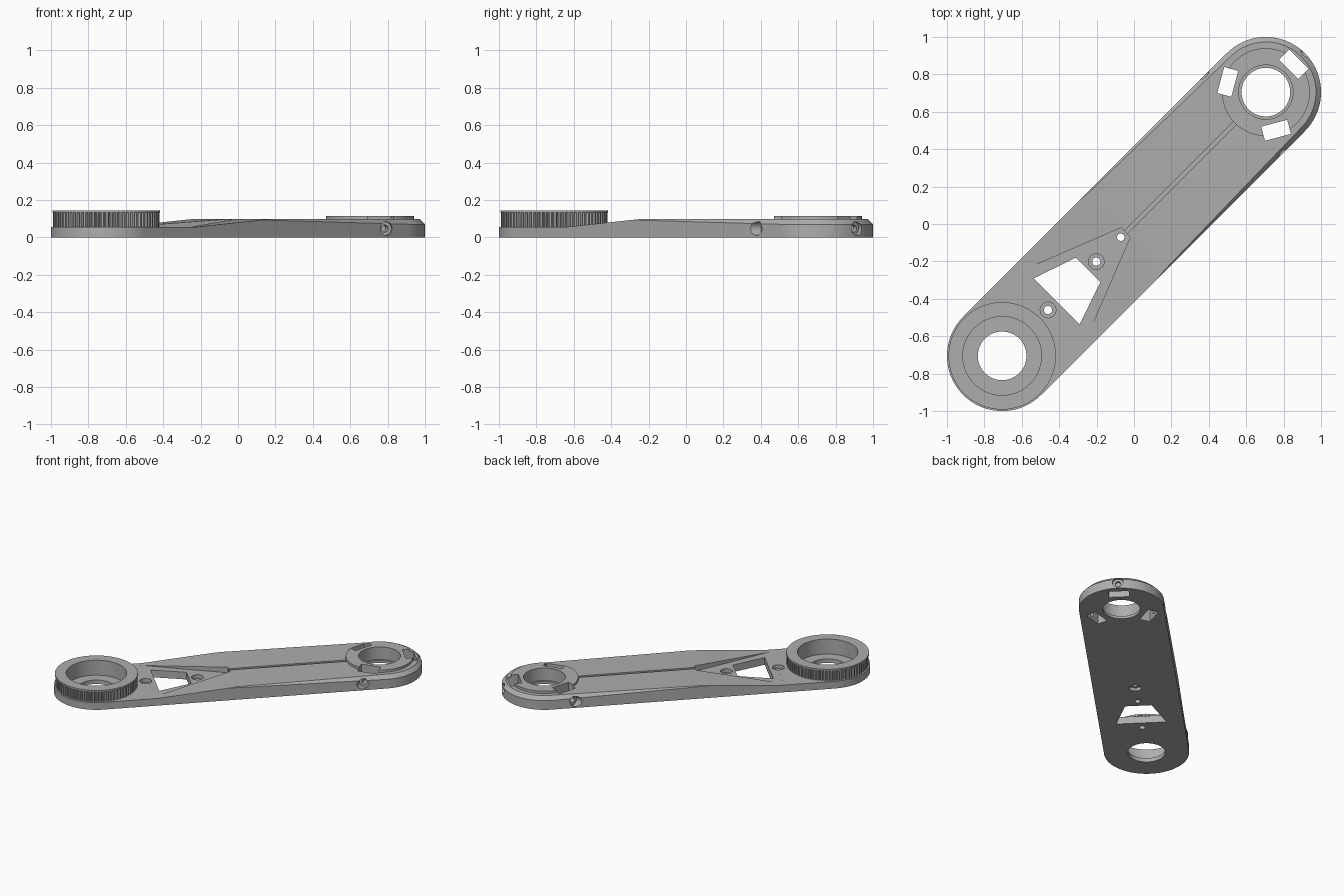
import bpy, bmesh, math
from mathutils import Vector, Matrix

if "Cube" in bpy.data.objects:
    bpy.data.objects.remove(bpy.data.objects["Cube"])

ROT = Matrix.Rotation(math.radians(45), 4, 'Z')   # arm lies on the diagonal
END = 0.997                                       # pivot distance from the middle
R = 0.295                                         # half width of the arm
TOP, LOW = 0.097, 0.055

grey = bpy.data.materials.new("plain_grey")
grey.diffuse_color = (0.42, 0.42, 0.42, 1)
grey.use_nodes = True
grey.node_tree.nodes["Principled BSDF"].inputs["Base Color"].default_value = grey.diffuse_color


def finish(name, bm):
    bmesh.ops.remove_doubles(bm, verts=bm.verts, dist=1e-6)
    bmesh.ops.recalc_face_normals(bm, faces=bm.faces)
    bm.transform(ROT)
    me = bpy.data.meshes.new(name)
    bm.to_mesh(me)
    bm.free()
    me.materials.append(grey)
    ob = bpy.data.objects.new(name, me)
    bpy.context.collection.objects.link(ob)
    return ob


def skin(name, rings):
    """Closed solid through a stack of equal point rings."""
    bm = bmesh.new()
    vs = [[bm.verts.new(p) for p in r] for r in rings]
    n = len(rings[0])
    for a, b in zip(vs, vs[1:]):
        for i in range(n):
            bm.faces.new((a[i], a[(i + 1) % n], b[(i + 1) % n], b[i]))
    bm.faces.new(vs[0])
    bm.faces.new(vs[-1])
    return finish(name, bm)


def prism(name, pts, z0, z1):
    return skin(name, [[(x, y, z) for x, y in pts] for z in (z0, z1)])


def circle(u, r, n=64, v=0.0):
    return [(u + r * math.cos(2 * math.pi * i / n), v + r * math.sin(2 * math.pi * i / n)) for i in range(n)]


def tube(name, u, outer, inner, z0, z1):
    """Ring with a list of outer radii and a round bore."""
    n = len(outer)
    bm = bmesh.new()
    loops = []
    for rad, z in ((outer, z0), (outer, z1), ([inner] * n, z1), ([inner] * n, z0)):
        loops.append([bm.verts.new((u + rad[i] * math.cos(2 * math.pi * i / n),
                                    rad[i] * math.sin(2 * math.pi * i / n), z)) for i in range(n)])
    for k in range(4):
        a, b = loops[k], loops[(k + 1) % 4]
        for i in range(n):
            bm.faces.new((a[i], a[(i + 1) % n], b[(i + 1) % n], b[i]))
    return finish(name, bm)


def cut(ob, cutter, keep=False):
    cutter.hide_render = True
    m = ob.modifiers.new("cut", 'BOOLEAN')
    m.operation, m.solver, m.object = 'DIFFERENCE', 'EXACT', cutter
    bpy.context.view_layer.objects.active = ob
    bpy.ops.object.modifier_apply(modifier=m.name)
    if not keep:
        bpy.data.objects.remove(cutter)


# Arm body: rounded bar whose top chamfer grows towards the far end
N = 40
outline = [(END, 0, -math.pi / 2 + math.pi * i / N) for i in range(N + 1)]
outline += [(-0.283, R, None)]
outline += [(-END, 0, math.pi / 2 + math.pi * i / N) for i in range(N + 1)]
outline += [(-0.283, -R, None)]


def body_ring(level):
    pts = []
    for u, v, a in outline:
        g = 0.027 if u > 0 else 0.0005
        r = R - g if level == 2 else R
        z = (0, TOP - g, TOP)[level]
        if a is None:
            pts.append((u, math.copysign(r, v), z))
        else:
            pts.append((u + r * math.cos(a), r * math.sin(a), z))
    return pts


body = skin("arm_body", [body_ring(k) for k in range(3)])

# Low gear end with a long ramp up to the full height
ramp = [(-1.5, LOW), (-0.62, LOW), (-0.05, TOP + 0.001), (-0.05, 0.2), (-1.5, 0.2)]
cut(body, skin("ramp_cutter", [[(u, v, z) for u, z in ramp] for v in (-0.5, 0.5)]))
# V-shaped valley between the two ramps
cut(body, prism("valley_cutter", [(-0.064, 0.035), (-0.064, -0.035), (-0.64, -0.262), (-0.64, 0.262)],
                LOW - 0.0005, 0.2))
# Trapezoid window
cut(body, prism("window_cutter", [(-0.346, 0.092), (-0.346, -0.092), (-0.585, -0.174), (-0.585, 0.174)], -0.1, 0.2))
# Wire groove along the middle
cut(body, prism("groove_cutter", [(-0.07, -0.011), (0.80, -0.011), (0.80, 0.011), (-0.07, 0.011)], 0.075, 0.2))
# Screw holes with counterbores
for u in (-0.285, -0.65):
    cut(body, prism("hole_cutter", circle(u, 0.022, 24), -0.1, 0.2))
    cut(body, prism("counterbore_cutter", circle(u, 0.042, 32), 0.025, 0.2))
cut(body, prism("small_hole_cutter", circle(-0.1, 0.02, 24), -0.1, 0.2))
cut(body, prism("nut_recess_cutter", circle(-0.1, 0.045, 6), -0.1, 0.025))
# Pivot bores at both ends
for u, r, z in ((-END, 0.21, 0.03), (END, 0.145, 0.02)):
    cut(body, prism("bore_cutter", circle(u, 0.13), -0.1, 0.2))
    cut(body, prism("seat_cutter", circle(u, r, 96), z, 0.2))

# Toothed pulley rim and its flange
teeth = []
for i in range(72):
    teeth += [0.284, 0.284, 0.284, 0.268, 0.268]
pulley = tube("pulley_teeth", -END, teeth, 0.21, LOW - 0.001, 0.132)
flange = tube("pulley_flange", -END, [0.287] * 96, 0.21, 0.132, 0.145)

# Raised clamp collar at the far end
collar = tube("clamp_collar", END, [0.235] * 96, 0.145, TOP - 0.002, 0.115)

# Three nut slots with radial clamp screw holes
for deg in (0, 120, -120):
    c, s = math.cos(math.radians(deg)), math.sin(math.radians(deg))
    box = [(END + r * c - t * s, r * s + t * c)
           for r, t in ((0.172, -0.072), (0.25, -0.072), (0.25, 0.072), (0.172, 0.072))]
    slot = prism("slot_cutter", box, -0.1, 0.2)
    cut(collar, slot, keep=True)
    cut(body, slot)
    start = 0.272 if deg == 0 else 0.305
    for rad, r0 in ((0.037, start), (0.019, 0.21)):
        rings = []
        for r in (r0, 0.42):
            rings.append([(END + r * c - p * s, r * s + p * c, 0.047 + q)
                          for p, q in circle(0, rad, 32)])
        cut(body, skin("clamp_screw_cutter", rings))

# Smooth round walls, keep hard edges
for ob in (body, pulley, flange, collar):
    bpy.ops.object.select_all(action='DESELECT')
    ob.select_set(True)
    bpy.context.view_layer.objects.active = ob
    bpy.ops.object.shade_smooth_by_angle(angle=math.radians(20))
